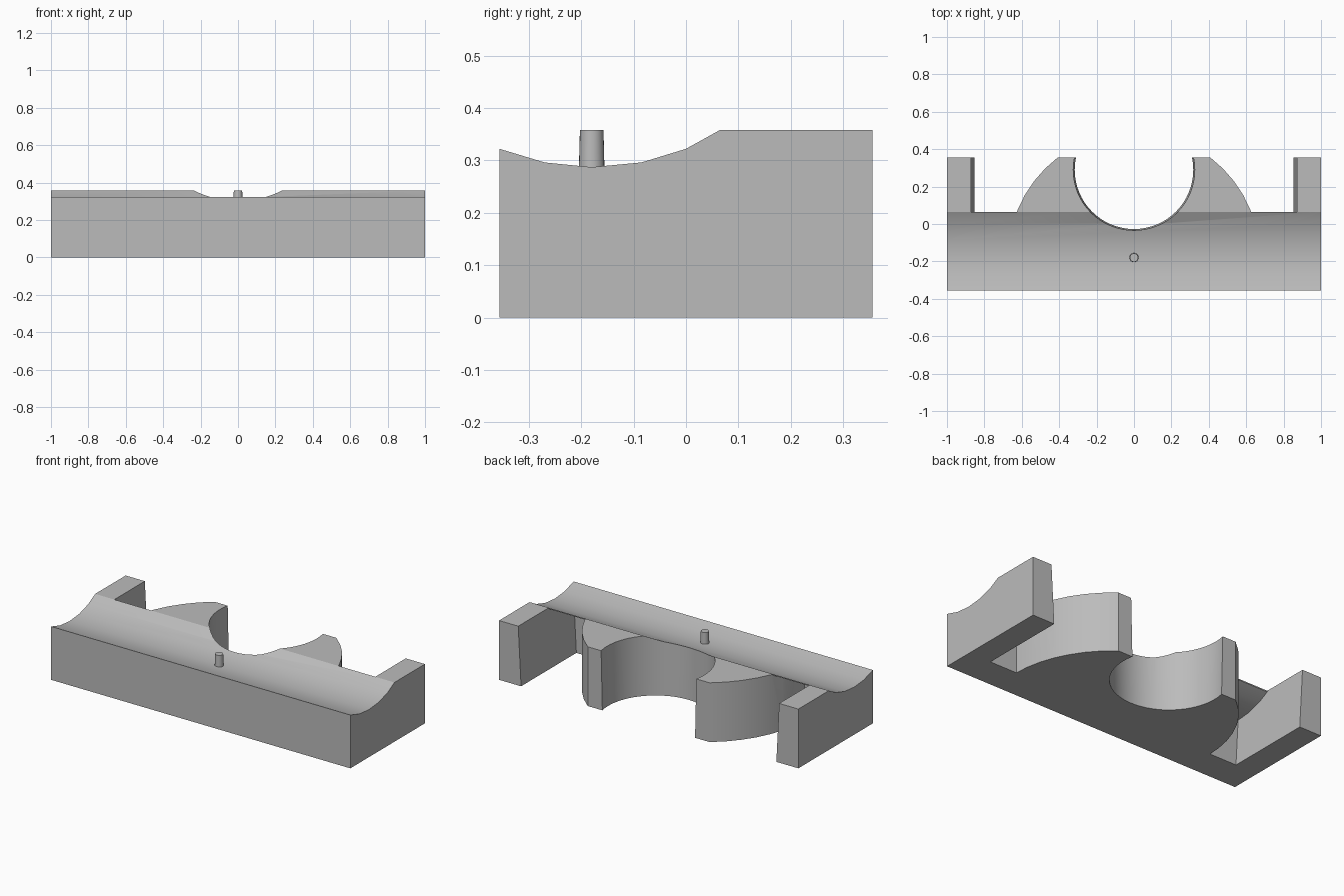
import bpy, math

if "Cube" in bpy.data.objects:
    bpy.data.objects.remove(bpy.data.objects["Cube"], do_unlink=True)

grey = bpy.data.materials.new("plain grey")
grey.use_nodes = True
colour = (0.5, 0.5, 0.5, 1)
grey.diffuse_color = colour
grey.node_tree.nodes["Principled BSDF"].inputs["Base Color"].default_value = colour

HALF_Y, TOP, PIN_Y = 0.356, 0.358, -0.18


def prism(name, profile, half_width):
    """Extrude a (y, z) profile along x; half_width(z) gives its reach."""
    n = len(profile)
    verts = [(s * half_width(z), y, z) for s in (-1, 1) for y, z in profile]
    faces = [tuple(reversed(range(n))), tuple(range(n, 2 * n))]
    faces += [(i, (i + 1) % n, n + (i + 1) % n, n + i) for i in range(n)]
    mesh = bpy.data.meshes.new(name)
    mesh.from_pydata(verts, [], faces)
    obj = bpy.data.objects.new(name, mesh)
    bpy.context.collection.objects.link(obj)
    bpy.context.view_layer.objects.active = obj
    bpy.ops.object.select_all(action="DESELECT")
    obj.select_set(True)
    bpy.ops.object.mode_set(mode="EDIT")
    bpy.ops.mesh.select_all(action="SELECT")
    bpy.ops.mesh.normals_make_consistent(inside=False)
    bpy.ops.object.mode_set(mode="OBJECT")
    return obj


def cone(name, y, r1, r2, z1, z2, sides):
    bpy.ops.mesh.primitive_cone_add(vertices=sides, radius1=r1, radius2=r2,
                                    depth=z2 - z1, location=(0, y, (z1 + z2) / 2))
    obj = bpy.context.object
    obj.name = name
    return obj


def subtract(target, cutter):
    cutter.hide_render = True
    mod = target.modifiers.new("cut", "BOOLEAN")
    mod.operation, mod.solver, mod.object = "DIFFERENCE", "EXACT", cutter
    bpy.context.view_layer.objects.active = target
    bpy.ops.object.modifier_apply(modifier=mod.name)
    bpy.data.objects.remove(cutter, do_unlink=True)


def finish(obj):
    obj.data.materials.clear()
    obj.data.materials.append(grey)
    bpy.ops.object.select_all(action="DESELECT")
    obj.select_set(True)
    bpy.context.view_layer.objects.active = obj
    bpy.ops.object.shade_smooth_by_angle(angle=math.radians(25))


# Block with a shallow rounded channel running along its front
channel = [(-HALF_Y, 0.322), (-0.27, 0.296), (PIN_Y, 0.287),
           (-0.085, 0.296), (0.0, 0.322), (0.065, TOP)]
body = prism("channel_block",
             [(-HALF_Y, 0)] + channel + [(HALF_Y, TOP), (HALF_Y, 0)],
             lambda z: 1.0)

# Side slots: under the thin channel lip, between tapered arms and round core
lip = 0.007
slot = prism("slot_cutter",
             [(-0.172, -0.1), (-0.172, 0.287 - lip)]
             + [(y, z - lip) for y, z in channel[3:]]
             + [(0.0652, 0.5), (0.5, 0.5), (0.5, -0.1)],
             lambda z: 0.853 + 0.053 * z)
subtract(slot, cone("core", PIN_Y, 0.673, 0.673, -0.3, 0.7, 48))
subtract(body, slot)

# Round opening through the back, slightly wider at the top
slope = 0.008 / TOP
subtract(body, cone("hole_cutter", 0.29, 0.317 - 0.1 * slope,
                    0.325 + 0.1 * slope, -0.1, TOP + 0.1, 64))
finish(body)

# Locating pin in the channel
finish(cone("pin", PIN_Y, 0.0245, 0.0225, 0.28, TOP, 24))
